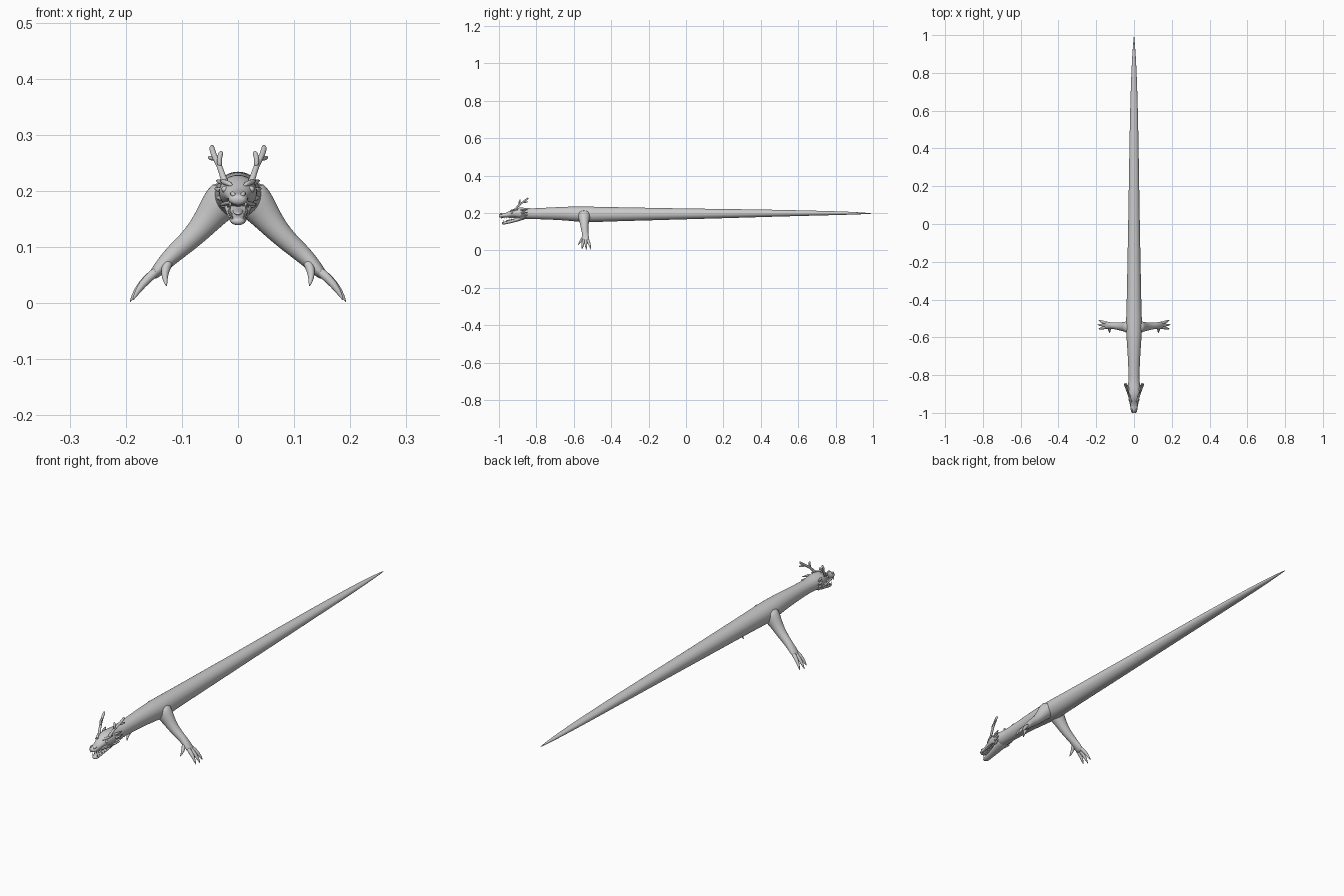
import bpy, bmesh
from math import sin, cos, pi
from mathutils import Vector


def finish(name, bm, mirror=False, subdiv=1):
    bmesh.ops.recalc_face_normals(bm, faces=bm.faces)
    for f in bm.faces:
        f.smooth = True
    me = bpy.data.meshes.new(name)
    bm.to_mesh(me)
    bm.free()
    ob = bpy.data.objects.new(name, me)
    bpy.context.collection.objects.link(ob)
    if subdiv:
        m = ob.modifiers.new("Smooth", 'SUBSURF')
        m.levels = m.render_levels = subdiv
    if mirror:
        ob.modifiers.new("Mirror", 'MIRROR')
    return ob


def loft(bm, path, ref=(1, 0, 0), n=12):
    """Loft through stations (x, y, z, radius along ref, other radius)."""
    ref = Vector(ref)
    pts = [Vector(p[:3]) for p in path]
    rings = []
    for i, p in enumerate(path):
        t = (pts[min(i + 1, len(pts) - 1)] - pts[max(i - 1, 0)]).normalized()
        u = (ref - t * ref.dot(t)).normalized()
        v = t.cross(u)
        ra, rb = p[3], p[-1]
        rings.append([bm.verts.new(pts[i] + u * ra * cos(2 * pi * k / n) + v * rb * sin(2 * pi * k / n))
                      for k in range(n)])
    for a, b in zip(rings, rings[1:]):
        for k in range(n):
            bm.faces.new((a[k], a[(k + 1) % n], b[(k + 1) % n], b[k]))
    bm.faces.new(rings[0])
    bm.faces.new(rings[-1])


def part(name, paths, ref=(1, 0, 0), n=12, mirror=True, subdiv=1):
    bm = bmesh.new()
    for p in paths:
        loft(bm, p, ref, n)
    return finish(name, bm, mirror, subdiv)


# Long body running from the snout to the pointed tail: y, z, half width, half height
stations = [
    (-1.001, .183, .009, .006), (-.995, .184, .016, .010), (-.98, .186, .0185, .0125),
    (-.96, .188, .018, .012), (-.94, .194, .023, .017), (-.92, .199, .030, .024),
    (-.90, .199, .034, .030), (-.87, .197, .035, .032), (-.84, .196, .030, .029),
    (-.80, .196, .029, .029), (-.72, .197, .032, .033), (-.64, .197, .037, .037),
    (-.56, .193, .043, .042), (-.50, .192, .042, .042), (-.42, .193, .039, .039),
    (-.20, .194, .035, .034), (0, .195, .031, .029), (.25, .197, .027, .024),
    (.50, .199, .023, .018), (.70, .199, .018, .013), (.85, .199, .012, .009),
    (.94, .198, .006, .005), (.998, .197, .001, .001)]
part("body", [[(0, *s) for s in stations]], n=24, mirror=False)

# Open lower jaw and tongue
jaw = [(-.855, .182, .027, .014), (-.88, .173, .026, .012), (-.91, .161, .021, .010),
       (-.945, .152, .016, .008), (-.972, .146, .015, .0085), (-.985, .145, .009, .006)]
part("lower_jaw", [[(0, *s) for s in jaw]], n=16, mirror=False)
tongue = [(-.89, .172, .010, .004), (-.93, .163, .010, .004), (-.965, .158, .006, .003)]
part("tongue", [[(0, *s) for s in tongue]], mirror=False)

# Teeth, with a large fang at the front of each row
teeth = []
for i in range(5):
    k = i / 4
    size = .013 if i == 0 else .007
    x, y = .014 + .005 * k, -.986 + .055 * k
    teeth.append([(x, y, .179, .0025), (x, y, .177 - size, .0004)])
    x, y, z = .011 + .005 * k, -.975 + .055 * k, .150 + .012 * k
    teeth.append([(x, y, z, .0025), (x, y, z + size, .0004)])
part("teeth", teeth, n=6, subdiv=0)

# Eyes, brow ridges, nostrils and lip folds
bm = bmesh.new()
bmesh.ops.create_uvsphere(bm, u_segments=12, v_segments=8, radius=.006)
bmesh.ops.translate(bm, verts=bm.verts, vec=(.0235, -.931, .203))
finish("eyes", bm, True, 0)
part("brow_ridges", [[(.010, -.942, .209, .003), (.018, -.934, .214, .005),
                      (.026, -.918, .216, .005), (.031, -.895, .219, .002)]])
part("nostrils", [[(.006, -.996, .191, .003), (.010, -.990, .196, .005), (.012, -.977, .195, .002)]])
part("lip_folds", [[(.014, -.985, .178, .003), (.018, -.955, .179, .004),
                    (.026, -.915, .176, .004), (.032, -.885, .175, .002)]])

# Cheek spines and ears swept back from the head
spines = []
for x, y, z, l in [(.031, -.875, .216, .030), (.034, -.875, .202, .034),
                   (.032, -.875, .187, .032), (.026, -.88, .174, .028)]:
    spines.append([(x - .004, y - .012, z, .006), (x + .002, y + l * .4, z, .005),
                   (x + .008, y + l, z + .003, .0008)])
part("cheek_spines", spines, n=8)

# Forked antlers
part("antlers", [
    [(.022, -.915, .213, .007), (.027, -.908, .225, .0055), (.032, -.893, .243, .005),
     (.042, -.868, .261, .005), (.046, -.852, .273, .0055), (.047, -.843, .281, .004)],
    [(.032, -.893, .242, .0045), (.034, -.891, .256, .0045), (.031, -.888, .266, .005), (.029, -.886, .271, .003)],
    [(.041, -.870, .258, .004), (.047, -.856, .258, .0045), (.053, -.845, .260, .003)]])

# Front legs: shoulder, forearm and palm
part("front_legs", [[
    (.012, -.545, .200, .040, .034), (.030, -.545, .180, .034, .035), (.048, -.544, .157, .026, .028),
    (.068, -.543, .131, .022, .022), (.092, -.541, .107, .019, .0185), (.116, -.538, .087, .016, .0165),
    (.136, -.537, .066, .020, .013), (.149, -.536, .052, .020, .010), (.154, -.536, .046, .014, .006)]],
    ref=(0, 1, 0), n=16)

# Clawed toes and the thumb
toes = []
for dx, dy, tip in [(0, .013, (.188, -.508, .004)), (0, 0, (.193, -.533, .001)), (0, -.013, (.188, -.556, .004))]:
    a, b = Vector((.138, -.537 + dy * .7, .063)), Vector(tip)
    m1, m2 = a.lerp(b, .4) + Vector((.004, 0, .004)), a.lerp(b, .75) + Vector((.003, 0, .004))
    toes.append([(*a, .009), (*m1, .0085), (*m2, .006), (*b, .0008)])
toes.append([(.122, -.541, .078, .011), (.130, -.556, .060, .008),
             (.131, -.567, .045, .006), (.127, -.577, .029, .0008)])
part("front_toes", toes, ref=(0, 1, 0), n=10)
